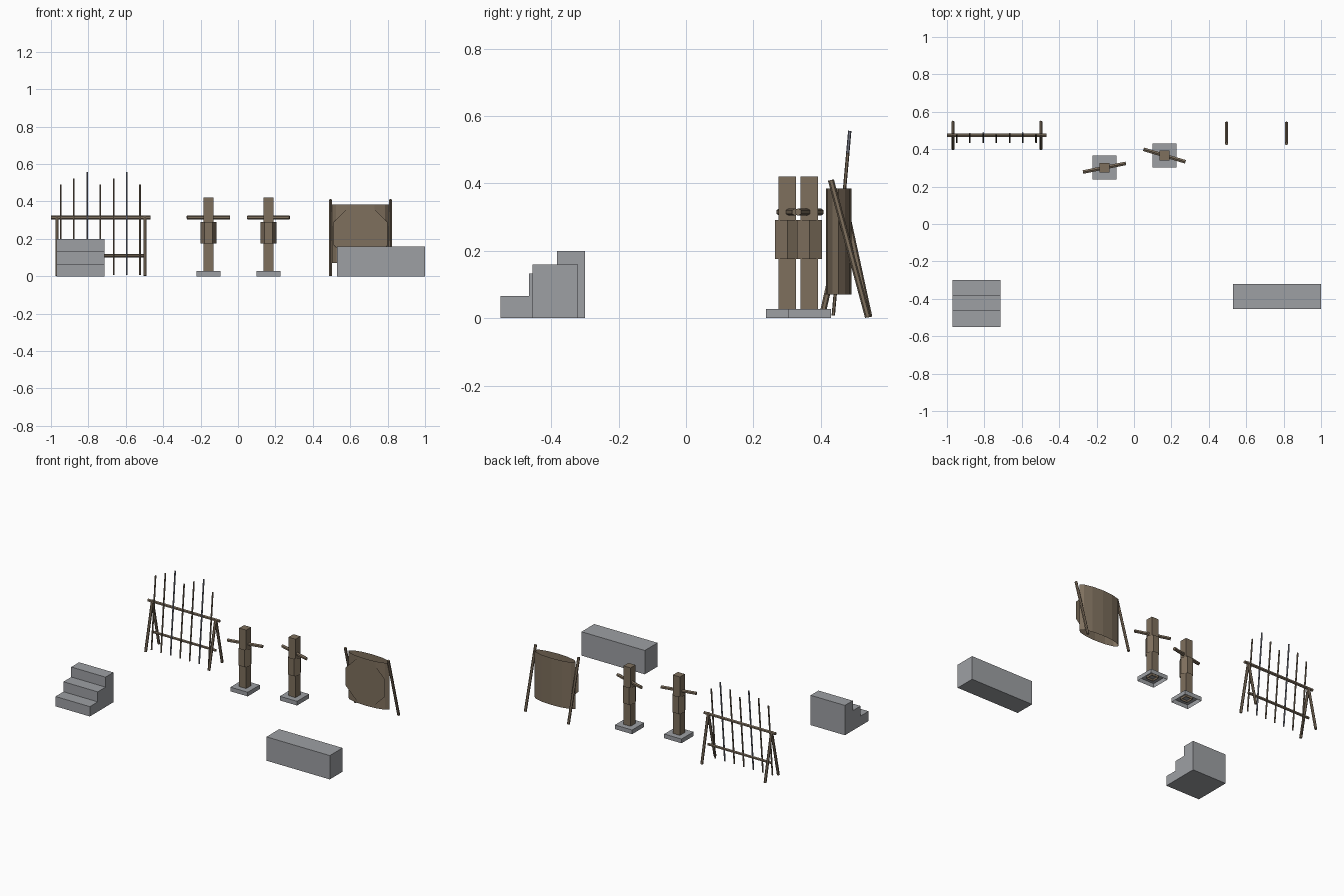
import bpy, bmesh, math
from mathutils import Vector, Matrix

if "Cube" in bpy.data.objects:
    bpy.data.objects.remove(bpy.data.objects["Cube"])


def material(name, rgb):
    m = bpy.data.materials.new(name)
    m.diffuse_color = (*rgb, 1)
    m.use_nodes = True
    m.node_tree.nodes["Principled BSDF"].inputs["Base Color"].default_value = m.diffuse_color
    return m


WOOD = material("wood", (0.21, 0.16, 0.11))
STONE = material("stone", (0.34, 0.35, 0.37))
STEEL = material("steel", (0.20, 0.21, 0.26))


def finish(name, bm, mat):
    me = bpy.data.meshes.new(name)
    bm.to_mesh(me)
    bm.free()
    ob = bpy.data.objects.new(name, me)
    bpy.context.collection.objects.link(ob)
    me.materials.append(mat)
    return ob


def box(name, lo, hi, mat, open_bottom=False):
    lo, hi = Vector(lo), Vector(hi)
    bm = bmesh.new()
    bmesh.ops.create_cube(bm, size=1, matrix=Matrix.Translation((lo + hi) / 2)
                          @ Matrix.Diagonal((*(hi - lo), 1)))
    if open_bottom:
        bm.normal_update()
        down = [f for f in bm.faces if f.normal.z < -0.9]
        bmesh.ops.delete(bm, geom=down, context='FACES_ONLY')
    return finish(name, bm, mat)


def rod(name, p, q, r, mat=WOOD, sides=6):
    p, q = Vector(p), Vector(q)
    d = q - p
    bm = bmesh.new()
    bmesh.ops.create_cone(bm, cap_ends=True, segments=sides, radius1=r, radius2=r, depth=d.length,
                          matrix=Matrix.Translation((p + q) / 2)
                          @ d.to_track_quat('Z', 'Y').to_matrix().to_4x4())
    return finish(name, bm, mat)


def tube(name, c, rx, ry, h, sides):
    """Open-ended upright tube with a corner facing the front."""
    bm = bmesh.new()
    bmesh.ops.create_cone(bm, cap_ends=False, segments=sides, radius1=1, radius2=1, depth=h,
                          matrix=Matrix.Translation(c) @ Matrix.Diagonal((rx, ry, 1, 1))
                          @ Matrix.Rotation(math.pi / 2, 4, 'Z'))
    return finish(name, bm, WOOD)


# stone steps: one stair profile extruded along x
profile = [(-0.55, 0), (-0.55, 0.066), (-0.466, 0.066), (-0.466, 0.133),
           (-0.383, 0.133), (-0.383, 0.2), (-0.3, 0.2), (-0.3, 0)]
bm = bmesh.new()
face = bm.faces.new([bm.verts.new((-0.97, y, z)) for y, z in profile])
ext = bmesh.ops.extrude_face_region(bm, geom=[face], use_keep_orig=True)
bmesh.ops.translate(bm, vec=(0.255, 0, 0),
                    verts=[v for v in ext["geom"] if isinstance(v, bmesh.types.BMVert)])
bmesh.ops.recalc_face_normals(bm, faces=bm.faces)
finish("stone_steps", bm, STONE)

# stone block
box("stone_block", (0.53, -0.455, 0), (1.0, -0.32, 0.16), STONE)

# spear rack: two A-frames and two rails
for side, x in (("left", -0.968), ("right", -0.498)):
    for end, y in (("front", 0.403), ("back", 0.544)):
        rod(f"rack_leg_{side}_{end}", (x, y, 0.003), (x, 0.475, 0.32), 0.009)
rod("rack_top_rail", (-1.0, 0.475, 0.314), (-0.468, 0.475, 0.314), 0.01)
rod("rack_low_rail", (-0.97, 0.475, 0.11), (-0.496, 0.475, 0.11), 0.009)

# leaning spears in three repeating lengths
for i in range(7):
    x = -0.948 + i * 0.0707
    top = 0.49 + 0.033 * (i % 3)
    rod(f"spear_{i + 1}", (x, 0.437, 0.008), (x, 0.437 + 0.088 * top, top), 0.005,
        STEEL if i % 3 == 2 else WOOD)

# training dummies
for n, (x, y, ang) in enumerate(((-0.158, 0.301, 0.2), (0.163, 0.366, -0.29)), 1):
    box(f"dummy_base_{n}", (x - 0.064, y - 0.064, 0), (x + 0.064, y + 0.064, 0.028), STONE, True)
    box(f"dummy_post_{n}", (x - 0.026, y - 0.026, 0.014), (x + 0.026, y + 0.026, 0.42), WOOD, True)
    tube(f"dummy_body_{n}", (x, y, 0.233), 0.043, 0.043, 0.116, 6)
    d = Vector((math.cos(ang), math.sin(ang), 0)) * 0.117
    c = Vector((x, y, 0.315))
    rod(f"dummy_arms_{n}", c - d, c + d, 0.011)

# archery target: flattened shell, flat face and leaning side posts
tube("target_shell", (0.655, 0.453, 0.228), 0.152, 0.038, 0.314, 12)
bm = bmesh.new()
bmesh.ops.create_circle(bm, cap_ends=True, segments=8, radius=0.157,
                        matrix=Matrix.Translation((0.655, 0.413, 0.228))
                        @ Matrix.Rotation(math.pi / 2, 4, 'X') @ Matrix.Rotation(math.pi / 8, 4, 'Z'))
finish("target_face", bm, WOOD)
for side, x in (("left", 0.495), ("right", 0.815)):
    rod(f"target_post_{side}", (x, 0.54, 0.003), (x, 0.43, 0.41), 0.009)
